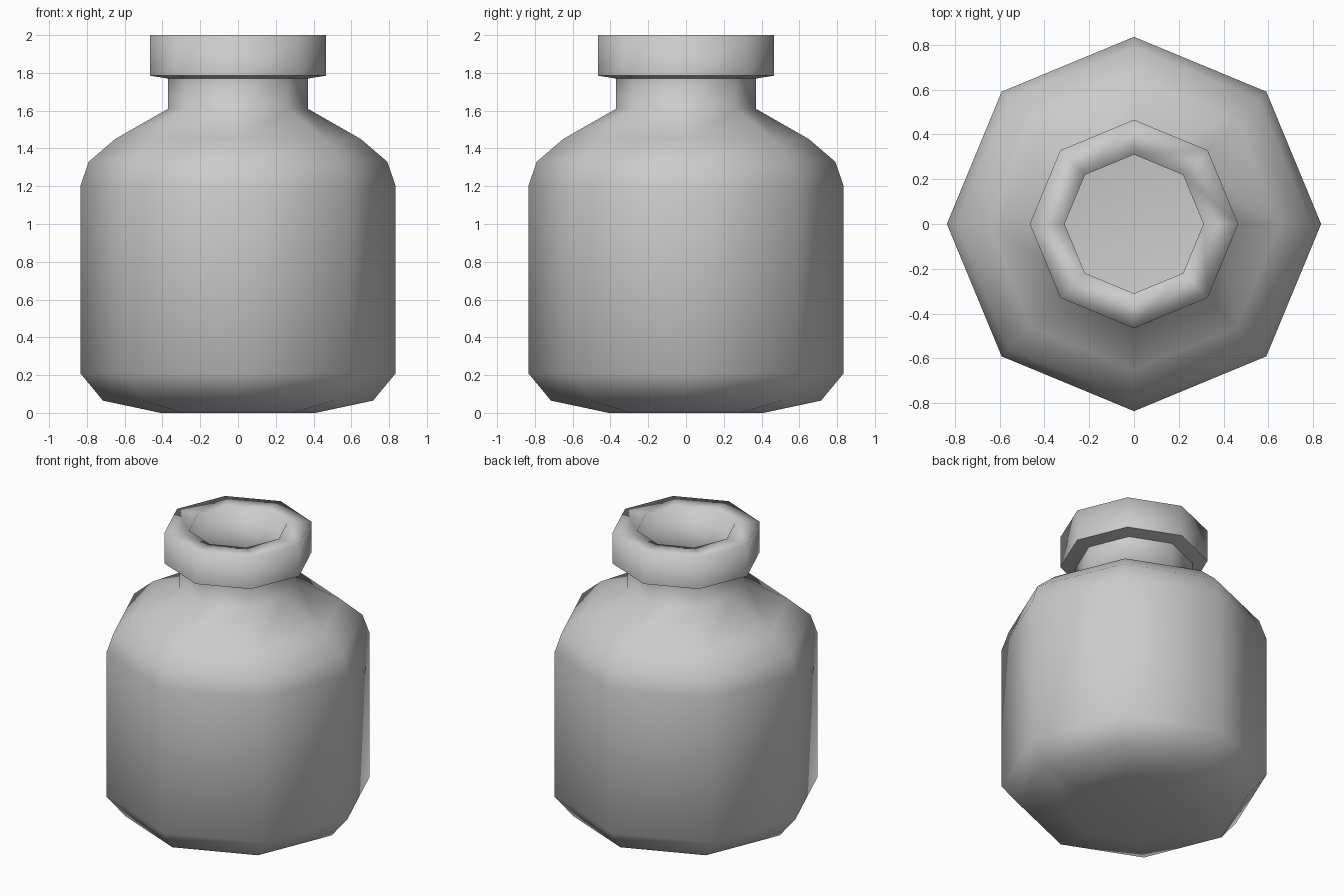
import bpy, bmesh, math

if "Cube" in bpy.data.objects:
    bpy.data.objects.remove(bpy.data.objects["Cube"])

SIDES = 8

# Profile (radius, z): outside from base to lip, then down the hollow inside
outer = [(0.41, 0.0), (0.715, 0.065), (0.835, 0.21), (0.835, 1.20),
         (0.79, 1.33), (0.65, 1.45), (0.37, 1.61), (0.37, 1.77),
         (0.465, 1.785), (0.465, 2.0)]
inner = [(0.31, 2.0), (0.31, 1.58), (0.61, 1.40), (0.73, 1.30),
         (0.775, 1.19), (0.775, 0.23), (0.68, 0.12), (0.40, 0.06)]
SHARP = (7, 8)  # rings bordering the lip's underside


def lathe(name, profile, sides, sharp):
    bm = bmesh.new()
    rings = []
    for r, z in profile:
        rings.append([bm.verts.new((r * math.cos(2 * math.pi * i / sides),
                                    r * math.sin(2 * math.pi * i / sides), z))
                      for i in range(sides)])
    for a, b in zip(rings, rings[1:]):
        for i in range(sides):
            j = (i + 1) % sides
            bm.faces.new((a[i], a[j], b[j], b[i]))
    # underside and inside floor
    bm.faces.new(rings[0][::-1])
    bm.faces.new(rings[-1])
    for f in bm.faces:
        f.smooth = True
    for k in sharp:
        for i in range(sides):
            bm.edges.get((rings[k][i], rings[k][(i + 1) % sides])).smooth = False
    bmesh.ops.recalc_face_normals(bm, faces=bm.faces)
    mesh = bpy.data.meshes.new(name)
    bm.to_mesh(mesh)
    bm.free()
    obj = bpy.data.objects.new(name, mesh)
    bpy.context.collection.objects.link(obj)
    return obj


# Octagonal bottle with shoulder, neck and lip
lathe("bottle", outer + inner, SIDES, SHARP)
